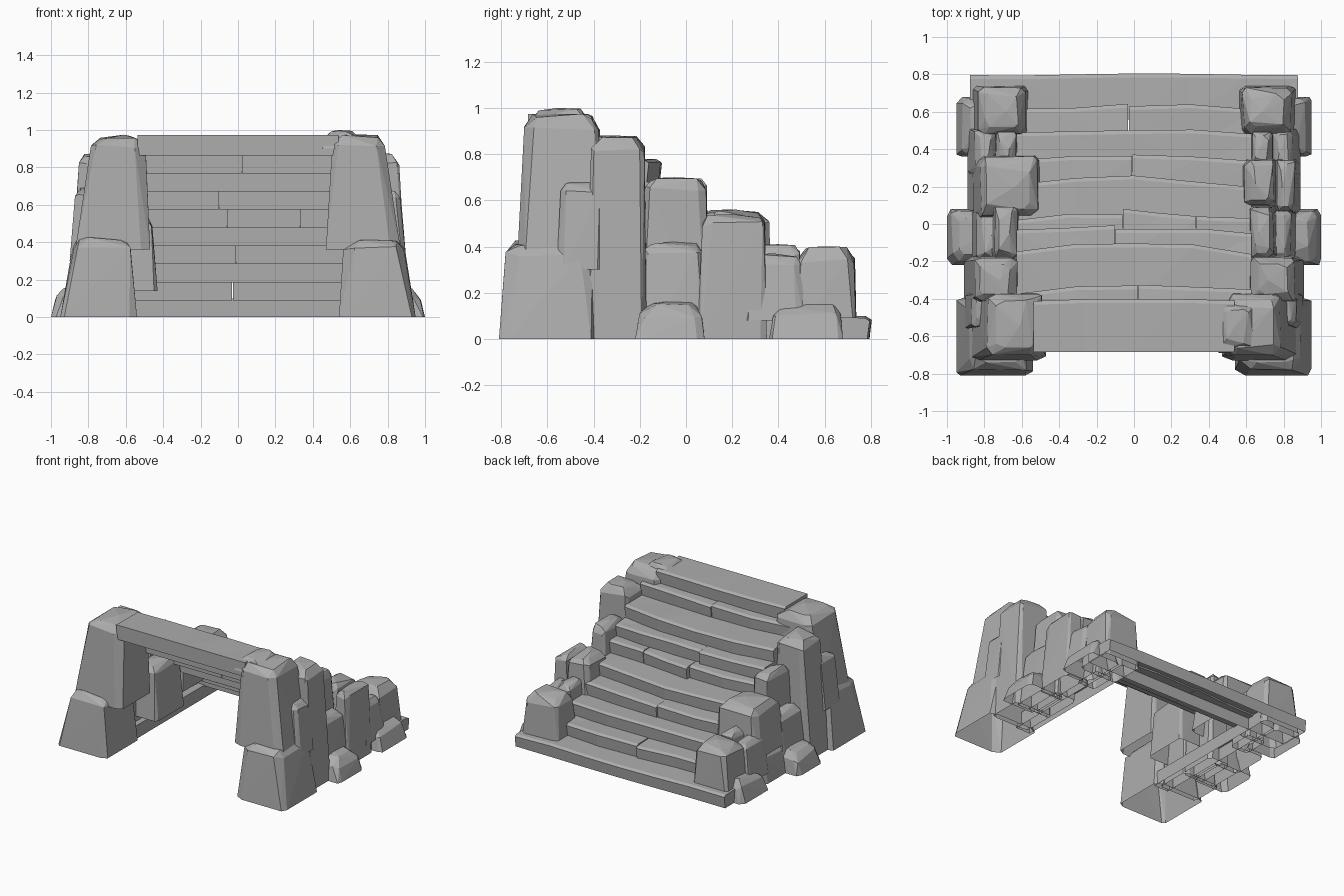
import bpy, bmesh, random

if "Cube" in bpy.data.objects:
    bpy.data.objects.remove(bpy.data.objects["Cube"], do_unlink=True)

random.seed(7)
stone = bpy.data.materials.new("grey_stone")
stone.use_nodes = True
GREY = (0.42, 0.42, 0.42, 1)
stone.diffuse_color = GREY
stone.node_tree.nodes["Principled BSDF"].inputs["Base Color"].default_value = GREY


def finish(name, bm, open_below=None):
    """Store the mesh; faces lying flat at the open_below height are left out."""
    bmesh.ops.recalc_face_normals(bm, faces=bm.faces)
    if open_below is not None:
        floor = [f for f in bm.faces if all(abs(v.co.z - open_below) < 0.001 for v in f.verts)]
        bmesh.ops.delete(bm, geom=floor, context="FACES_ONLY")
    mesh = bpy.data.meshes.new(name)
    bm.to_mesh(mesh)
    bm.free()
    mesh.materials.append(stone)
    bpy.context.collection.objects.link(bpy.data.objects.new(name, mesh))


def rock(name, side, x, y, z, lean=0.04):
    """Chipped bottomless block: hull of corner-cut rings, leaning in on its outer side."""
    bm = bmesh.new()
    height = z[1] - z[0]
    width, depth = x[1] - x[0], y[1] - y[0]
    bevel = min(0.035, 0.13 * width, 0.13 * depth)
    for level, inset in ((0, 0), (1 - 1.3 * bevel / height, 0), (1, bevel)):
        x0, x1 = x[0] + inset + 0.02 * level, x[1] - inset - lean * level
        y0, y1 = y[0] + inset + 0.07 * depth * level, y[1] - inset - 0.03 * depth * level
        for cx, sx in ((x0, 1), (x1, -1)):
            for cy, sy in ((y0, 1), (y1, -1)):
                for ax, ay in ((0.15 * width, 0), (0, 0.15 * depth)):
                    j = random.uniform(0, 0.05) * width * (level > 0)
                    k = random.uniform(0, 0.03) * (level > 0)
                    bm.verts.new((side * (cx + sx * (ax * random.uniform(0.2, 1) + j)),
                                  cy + sy * (ay * random.uniform(0.2, 1) + j / 2),
                                  z[0] + height * level - k))
    # Off-centre peak on the top face
    bm.verts.new((side * (x[0] * 0.55 + x[1] * 0.45 - lean / 2), sum(y) / 2, z[1]))
    hull = bmesh.ops.convex_hull(bm, input=bm.verts)
    loose = [g for g in hull["geom_interior"] if isinstance(g, bmesh.types.BMVert)]
    bmesh.ops.delete(bm, geom=loose, context="VERTS")
    finish(name, bm, z[0])


def plank(name, x, y, z, wobble=0.02, open_below=None):
    """Worn slab: box cut along its length, with an uneven nosing that falls back at the ends."""
    bm = bmesh.new()
    count = max(2, round((x[1] - x[0]) / 0.28))
    rings = []
    for i in range(count + 1):
        px = x[0] + (x[1] - x[0]) * i / count
        nose = wobble * (0.6 * min(1, abs(px) / 0.6) ** 2 + random.uniform(0, 0.5))
        drop = random.uniform(0, 0.012)
        corners = ((y[0], z[0]), (y[1] - nose - 0.01, z[0]),
                   (y[1] - nose, z[1] - 0.012 - drop), (y[1] - nose - 0.02, z[1] - drop),
                   (y[0], z[1]))
        rings.append([bm.verts.new((px, *c)) for c in corners])
    for a, b in zip(rings, rings[1:]):
        for i in range(5):
            bm.faces.new((a[i], a[i - 1], b[i - 1], b[i]))
    bm.faces.new(rings[0])
    bm.faces.new(rings[-1])
    bmesh.ops.triangulate(bm, faces=[f for f in bm.faces if len(f.verts) == 4])
    finish(name, bm, open_below)


# Flight of ten steps: nosing position, back edge reaching under the next step, and joints
noses = (0.805, 0.67, 0.51, 0.39, 0.26, 0.09, 0.0, -0.08, -0.3, -0.4)
joints = ((), (-0.03,), (), (-0.01,), (), (-0.06, 0.33), (-0.1,), (), (0.02,), ())
wear = (0.012, 0.05, 0.03, 0.04, 0.06, 0.07, 0.04, 0.1, 0.06, 0.015)
backs = [n - 0.11 for n in noses[1:]] + [-0.685]
for n, (nose, back, worn, cuts) in enumerate(zip(noses, backs, wear, joints)):
    half = 0.88 if n == 0 else 0.54 if n == 9 else 0.63
    ends = (-half, *cuts, half)
    bottom = max(0, 0.097 * n - 0.008)
    for k in range(len(ends) - 1):
        shift = random.uniform(-0.02, 0) if cuts else 0
        plank(f"step_{n + 1}_slab_{k + 1}", (ends[k] + 0.002, ends[k + 1] - 0.002),
              (back, nose + shift), (bottom, 0.097 * n + 0.1), worn, 0 if n == 0 else None)

# Blocks shared by both flanks: name, x, y, z, outer lean
shared = (
    ("front_pillar_base", (0.54, 0.95), (-0.81, -0.39), (0, 0.43), 0.06),
    ("front_pillar_top", (0.47, 0.87), (-0.73, -0.36), (0.36, 0.975), 0.08),
    ("tall_block", (0.6, 0.91), (-0.43, -0.17), (0, 0.88), 0.05),
    ("outer_shoulder", (0.7, 0.9), (-0.56, -0.36), (0.3, 0.69), 0.03),
    ("middle_block", (0.6, 0.78), (-0.2, 0.1), (0, 0.7), 0.03),
    ("middle_outer_block", (0.7, 0.88), (-0.2, 0.08), (0, 0.42), 0.04),
    ("low_middle_block", (0.72, 1.0), (-0.22, 0.08), (0, 0.165), 0.03),
    ("low_outer_block", (0.68, 0.89), (0.04, 0.33), (0, 0.23), 0.03),
    ("rear_outer_block", (0.72, 0.89), (0.25, 0.51), (0.08, 0.37), 0.04),
    ("rear_inner_block", (0.61, 0.76), (0.3, 0.5), (0, 0.41), 0.02),
    ("rear_post", (0.56, 0.87), (0.46, 0.74), (0, 0.4), 0.03),
    ("low_rear_block", (0.7, 0.95), (0.36, 0.68), (0, 0.165), 0.04),
)
for word, side in (("left", 1), ("right", -1)):
    for name, x, y, z, lean in shared:
        rock(f"{word}_{name}", side, x, y, z, lean)
    # Low kerb along the foot of the flank
    plank(f"{word}_kerb", tuple(sorted((side * 0.56, side * 0.68))), (-0.45, 0.7), (0, 0.1),
          0.01, 0)

# Blocks that differ between the flanks
rock("left_landing_block", 1, (0.57, 0.78), (0.08, 0.35), (0.1, 0.56), 0.03)
rock("left_landing_outer_block", 1, (0.74, 0.89), (0.05, 0.35), (0, 0.54), 0.03)
rock("right_landing_block", -1, (0.49, 0.86), (0.02, 0.37), (0.2, 0.56), 0.03)
rock("right_inner_block", -1, (0.43, 0.66), (-0.36, -0.02), (0.14, 0.54), 0.02)
rock("left_cap_stone", 1, (0.44, 0.66), (-0.69, -0.42), (0.9, 1.0), 0.01)
